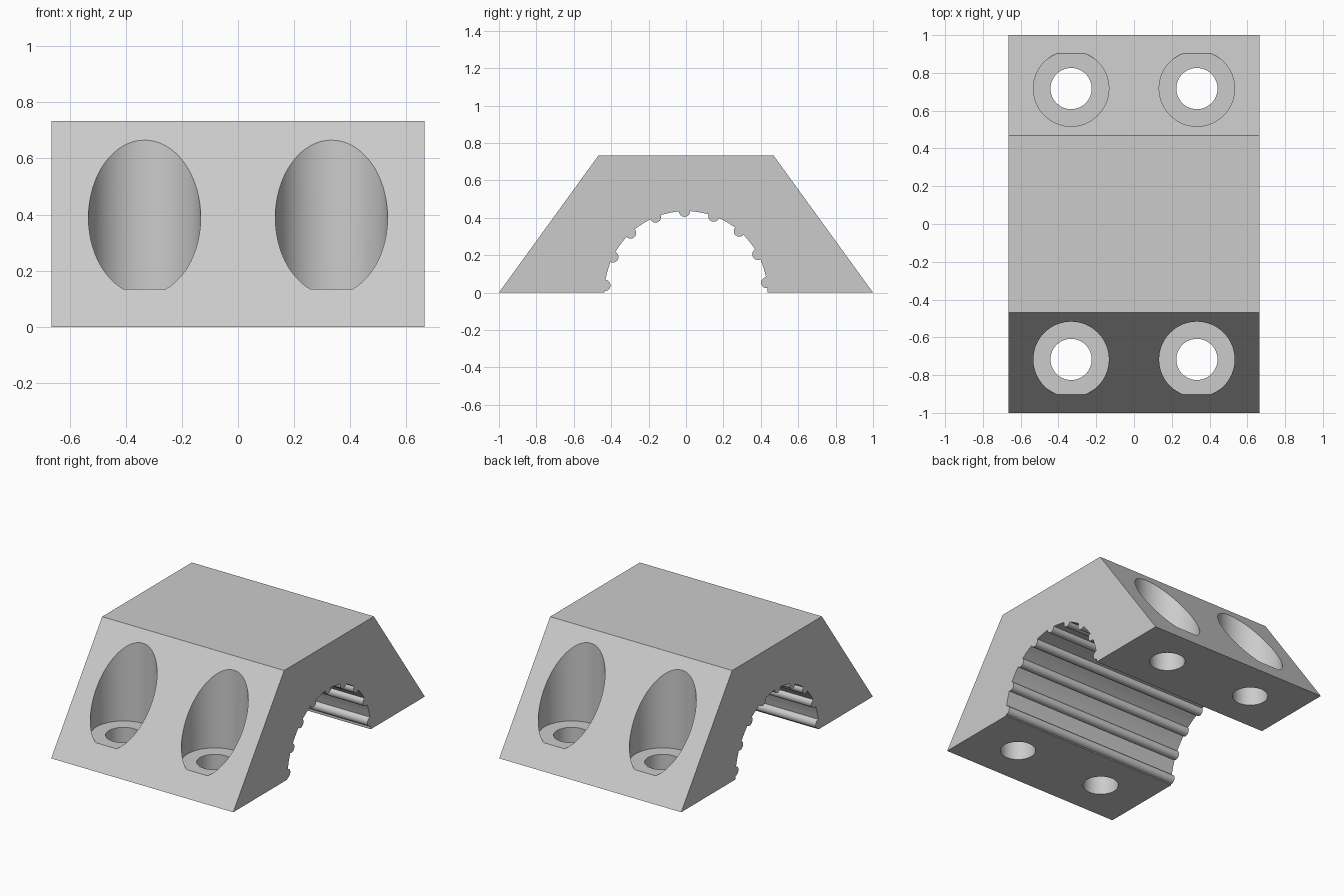
import bpy, bmesh
from math import sin, cos, pi, radians

cube = bpy.data.objects.get("Cube")
if cube:
    bpy.data.objects.remove(cube, do_unlink=True)

HALF_W, TOP_Y, HEIGHT = 0.665, 0.468, 0.733
ARCH_R, RIB_R = 0.435, 0.03
RIB_ANGLES = [radians(7 + 21 * i) for i in range(9)]

grey = bpy.data.materials.new("light grey")
grey.use_nodes = True
colour = (0.6, 0.6, 0.6, 1)
grey.diffuse_color = colour
grey.node_tree.nodes["Principled BSDF"].inputs["Base Color"].default_value = colour


def polar(r, a):
    return r * cos(a), r * sin(a)


def arch_profile():
    """Arch from +y to -y, with a half-round rib bulging inward at each rib angle."""
    pts = [polar(ARCH_R, 0)]
    gap = RIB_R / ARCH_R
    previous = 0
    for a in RIB_ANGLES:
        start, end = previous, a - gap
        for i in range(1, 5):
            pts.append(polar(ARCH_R, start + (end - start) * i / 5))
        cy, cz = polar(ARCH_R, a)
        for i in range(13):
            dy, dz = polar(RIB_R, a - pi / 2 - pi * i / 12)
            pts.append((cy + dy, cz + dz))
        previous = a + gap
    pts.append(polar(ARCH_R, pi))
    return pts


# Clamp body: trapezoid with ribbed arch, extruded across x
outline = arch_profile() + [(-1, 0), (-TOP_Y, HEIGHT), (TOP_Y, HEIGHT), (1, 0)]
bm = bmesh.new()
face = bm.faces.new([bm.verts.new((-HALF_W, y, z)) for y, z in outline])
side = bmesh.ops.extrude_face_region(bm, geom=[face])
bmesh.ops.translate(bm, vec=(2 * HALF_W, 0, 0),
                    verts=[v for v in side["geom"] if isinstance(v, bmesh.types.BMVert)])
bmesh.ops.recalc_face_normals(bm, faces=bm.faces)
mesh = bpy.data.meshes.new("clamp_body")
bm.to_mesh(mesh)
bm.free()
mesh.materials.append(grey)
body = bpy.data.objects.new("clamp_body", mesh)
bpy.context.collection.objects.link(body)


def drill(x, y, radius, bottom, top):
    bpy.ops.mesh.primitive_cylinder_add(vertices=64, radius=radius, depth=top - bottom,
                                        location=(x, y, (bottom + top) / 2))
    cutter = bpy.context.object
    cutter.name = "hole_cutter"
    cutter.hide_render = True
    cutter.data.materials.append(grey)
    cut = body.modifiers.new("hole", "BOOLEAN")
    cut.operation, cut.solver, cut.object = "DIFFERENCE", "EXACT", cutter
    bpy.context.view_layer.objects.active = body
    bpy.ops.object.modifier_apply(modifier=cut.name)
    bpy.data.objects.remove(cutter, do_unlink=True)


# Four counterbored screw holes
for x in (-0.333, 0.333):
    for y in (-0.717, 0.717):
        drill(x, y, 0.2, 0.135, 1)
        drill(x, y, 0.109, -0.2, 0.3)

bpy.ops.object.select_all(action="DESELECT")
body.select_set(True)
bpy.context.view_layer.objects.active = body
bpy.ops.object.shade_smooth_by_angle(angle=radians(30))
